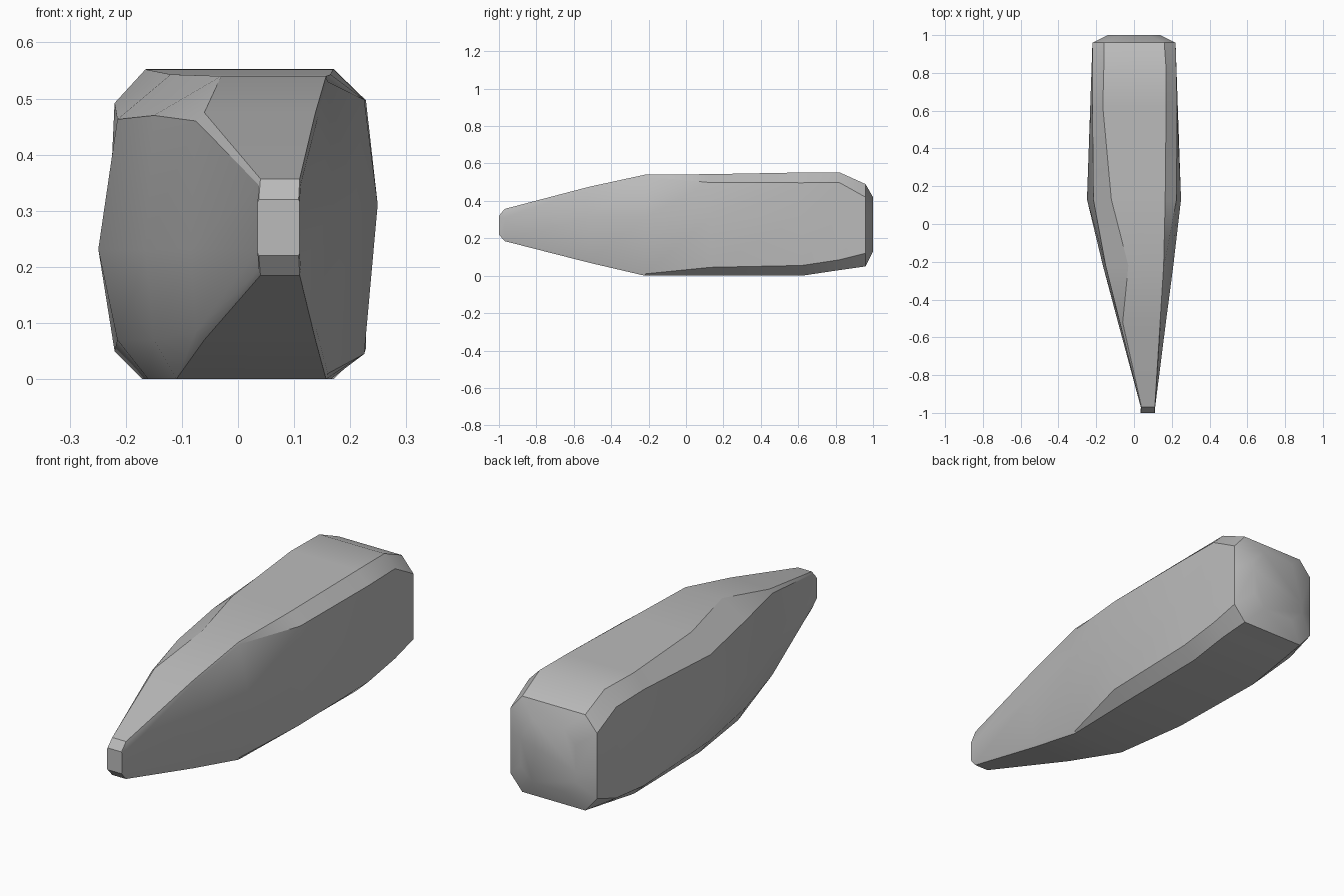
import bpy
import bmesh
import math

# Remove the default cube
default_cube = bpy.data.objects.get("Cube")
if default_cube:
    bpy.data.objects.remove(default_cube, do_unlink=True)

# Stone material
stone_material = bpy.data.materials.new("stone grey")
stone_material.use_nodes = True
stone_colour = (0.5, 0.5, 0.5, 1.0)
stone_material.diffuse_color = stone_colour
principled = stone_material.node_tree.nodes["Principled BSDF"]
principled.inputs["Base Color"].default_value = stone_colour


def flank(y, tip, widest, back):
    """Middle line of one flank: swells from the tip, then narrows to the back."""
    widest_y = 0.1
    if y < widest_y:
        blend = max(0, (widest_y - y) / (widest_y + 0.97))
        return widest + (tip - widest) * min(blend, 1)
    return widest + (back - widest) * (y - widest_y) / 0.86


def cross_section(bm, y, bottom, top, bottom_left, top_left, left,
                  right_corner, right, cut_low, cut_high, cut_right):
    """Ring of ten points: a chamfered box with a swelling on each flank."""
    height = (top + bottom) / 2
    if y > 0.97 or y < -0.9:
        left_middle, right_middle = left, right
    else:
        left_middle = flank(y, 0.035, -0.25, -0.22)
        right_middle = flank(y, 0.11, 0.25, 0.22)
    outline = [
        (bottom_left, bottom),
        (right_corner, bottom),
        (right, bottom + cut_right),
        (right_middle, height + 0.04),
        (right, top - cut_right),
        (right_corner, top),
        (top_left, top),
        (left, top - cut_high),
        (left_middle, height - 0.04),
        (left, bottom + cut_low),
    ]
    return [bm.verts.new((x, y, z)) for x, z in outline]


# Each row follows the arguments of cross_section, from tip to back
sections = [
    (-1.0, .22, .32, .037, .037, .035, .108, .11, .005, .005, .005),
    (-.97, .185, .357, .04, .04, .036, .11, .112, .01, .01, .01),
    (-.52, .07, .475, -.06, -.06, -.075, .138, .142, .015, .015, .01),
    (-.22, 0, .54, -.11, -.03, -.15, .157, .16, .07, .07, .01),
    (.13, 0, .543, -.16, -.12, -.215, .165, .225, .07, .08, .045),
    (.62, 0, .552, -.17, -.165, -.22, .17, .228, .05, .06, .055),
    (.82, .03, .553, -.165, -.16, -.22, .17, .224, .04, .065, .055),
    (.96, .05, .49, -.16, -.16, -.22, .16, .22, .07, .07, .07),
    (1.0, .13, .42, -.08, -.08, -.14, .08, .14, .06, .06, .06),
]

# Loft the stone through its sections and close both ends
mesh = bpy.data.meshes.new("pointed_stone")
bm = bmesh.new()
rings = [cross_section(bm, *section) for section in sections]
for front_ring, back_ring in zip(rings, rings[1:]):
    for index in range(len(front_ring)):
        following = (index + 1) % len(front_ring)
        bm.faces.new((front_ring[index], front_ring[following],
                      back_ring[following], back_ring[index]))
bm.faces.new(rings[0])
bm.faces.new(rings[-1])
bmesh.ops.recalc_face_normals(bm, faces=bm.faces)
bm.to_mesh(mesh)
bm.free()

stone = bpy.data.objects.new("pointed_stone", mesh)
bpy.context.collection.objects.link(stone)
mesh.materials.append(stone_material)

# Soft faces with crisp chipped edges
bpy.ops.object.select_all(action="DESELECT")
stone.select_set(True)
bpy.context.view_layer.objects.active = stone
bpy.ops.object.shade_smooth_by_angle(angle=math.radians(30))
